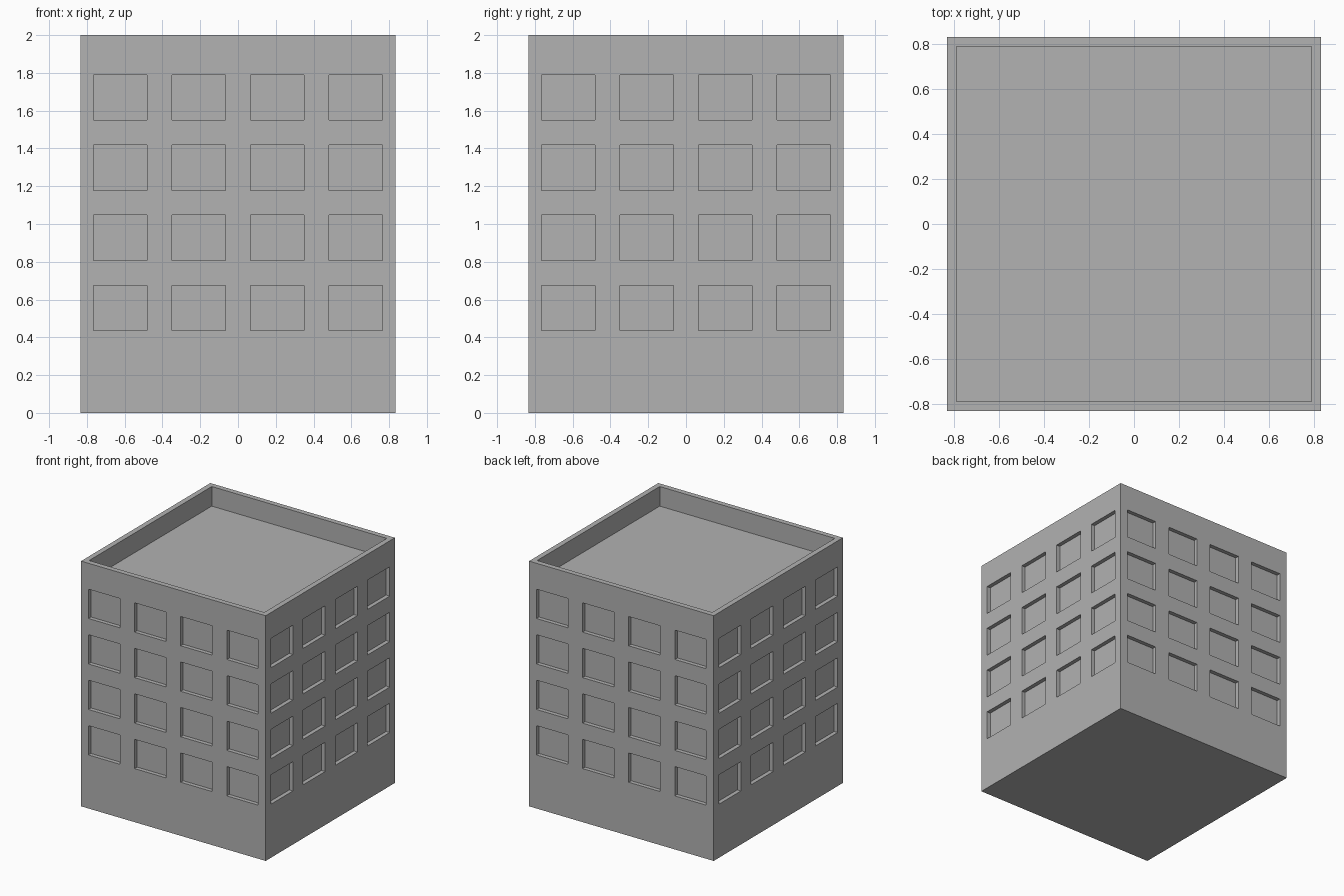
import bpy
import bmesh
from mathutils import Vector

cube = bpy.data.objects.get("Cube")
if cube:
    bpy.data.objects.remove(cube, do_unlink=True)

HALF, HEIGHT = 0.833, 2.0
PARAPET, ROOF_DROP = 0.061, 0.16
WIN_W, WIN_H, WIN_DEPTH = 0.284, 0.239, 0.033
COLUMNS = [(i - 1.5) * 0.416 for i in range(4)]
ROWS = [0.556 + i * 0.371 for i in range(4)]

# One plain concrete colour
concrete = bpy.data.materials.new("concrete grey")
concrete.use_nodes = True
grey = (0.445, 0.445, 0.445, 1)
concrete.diffuse_color = grey
concrete.node_tree.nodes["Principled BSDF"].inputs["Base Color"].default_value = grey

bm = bmesh.new()

# Solid block
bmesh.ops.create_cube(bm, size=1)
for v in bm.verts:
    v.co = (v.co.x * 2 * HALF, v.co.y * 2 * HALF, (v.co.z + 0.5) * HEIGHT)

# Sunken roof behind a parapet
bm.normal_update()
roof = [f for f in bm.faces if f.normal.z > 0.5]
bmesh.ops.inset_region(bm, faces=roof, thickness=PARAPET)
bmesh.ops.translate(bm, verts=bmesh.ops.extrude_discrete_faces(
    bm, faces=roof)["faces"][0].verts, vec=(0, 0, -ROOF_DROP))


def cut(axis, position):
    normal = Vector((0, 0, 0))
    normal[axis] = 1
    bmesh.ops.bisect_plane(bm, geom=bm.verts[:] + bm.edges[:] + bm.faces[:],
                           plane_co=normal * position, plane_no=normal)


# Cut the outlines of the window grid into the walls
for side in (-0.5, 0.5):
    for column in COLUMNS:
        cut(0, column + side * WIN_W)
        cut(1, column + side * WIN_W)
    for row in ROWS:
        cut(2, row + side * WIN_H)


def is_window(face):
    c, n = face.calc_center_median(), face.normal
    if abs(n.z) > 0.5 or max(abs(c.x), abs(c.y)) < HALF - 0.01:
        return False
    along = c.y if abs(n.x) > 0.5 else c.x
    return (any(abs(along - x) < 0.01 for x in COLUMNS)
            and any(abs(c.z - z) < 0.01 for z in ROWS))


# Recess every window on all four walls
bm.normal_update()
for face in [f for f in bm.faces if is_window(f)]:
    inward = face.normal * -WIN_DEPTH
    pane = bmesh.ops.extrude_discrete_faces(bm, faces=[face])["faces"][0]
    bmesh.ops.translate(bm, verts=pane.verts, vec=inward)

bmesh.ops.recalc_face_normals(bm, faces=bm.faces)
mesh = bpy.data.meshes.new("building")
bm.to_mesh(mesh)
bm.free()
mesh.materials.append(concrete)
building = bpy.data.objects.new("building", mesh)
bpy.context.collection.objects.link(building)
